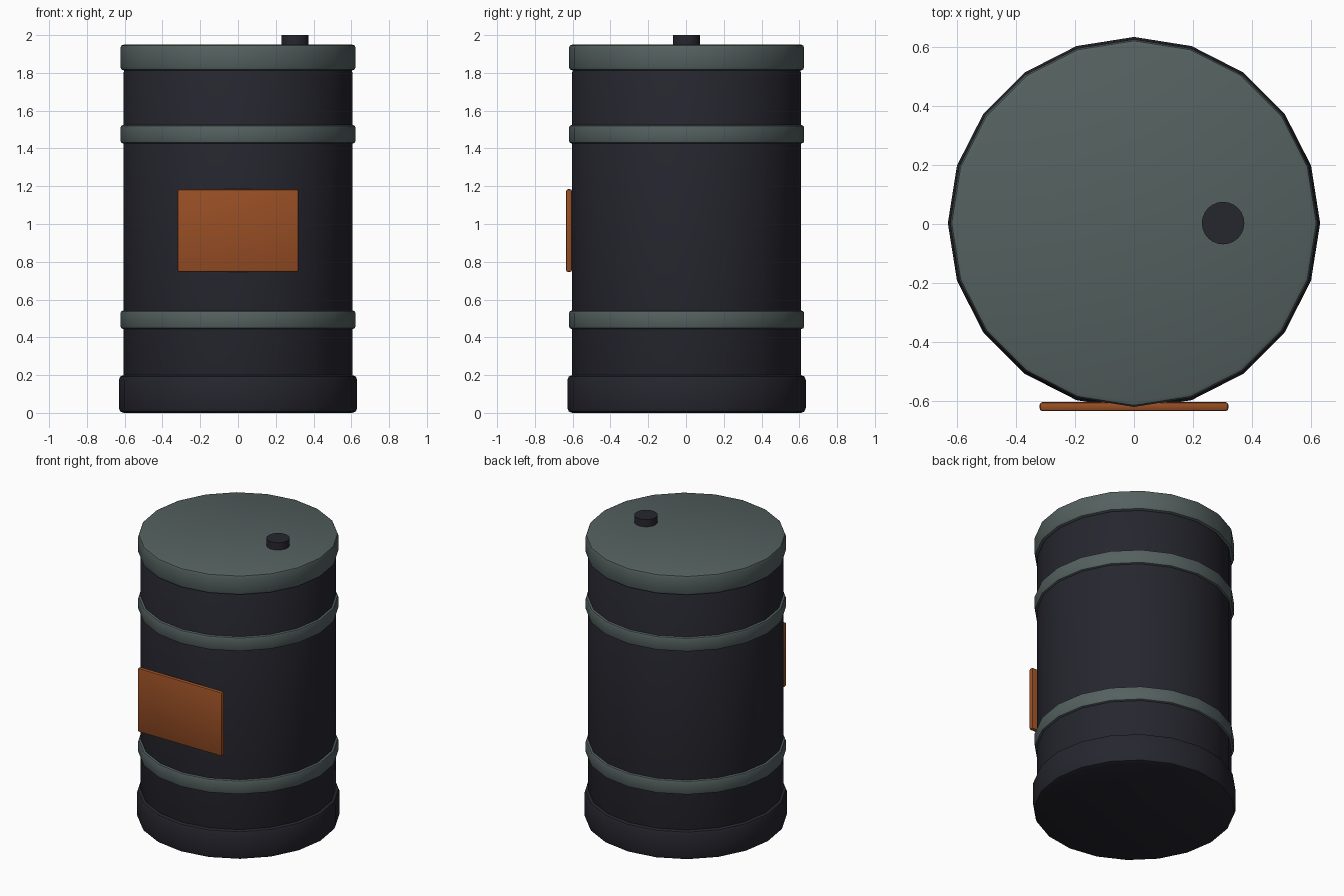
import bpy, math

if "Cube" in bpy.data.objects:
    bpy.data.objects.remove(bpy.data.objects["Cube"])

CY = 0.003   # the drum axis sits slightly behind centre because of the label plate


def material(name, colour):
    m = bpy.data.materials.new(name)
    m.diffuse_color = (*colour, 1)
    m.use_nodes = True
    m.node_tree.nodes["Principled BSDF"].inputs["Base Color"].default_value = m.diffuse_color
    return m


navy = material("dark navy", (0.019, 0.019, 0.028))
grey = material("grey green", (0.088, 0.118, 0.115))
orange = material("burnt orange", (0.31, 0.076, 0.018))


def finish(obj, name, mat, bevel, segments=2):
    obj.name = name
    obj.data.materials.append(mat)
    bpy.ops.object.transform_apply(location=False, rotation=True, scale=True)
    if bevel:
        b = obj.modifiers.new("bevel", 'BEVEL')
        b.width, b.segments = bevel, segments
        b.limit_method, b.angle_limit = 'ANGLE', math.radians(40)
        bpy.ops.object.modifier_apply(modifier="bevel")
    bpy.ops.object.shade_smooth_by_angle(angle=math.radians(35))
    return obj


def drum(name, r, z0, z1, mat, bevel=0.0, x=0.0, sides=20):
    bpy.ops.mesh.primitive_cylinder_add(vertices=sides, radius=r, depth=z1 - z0,
                                        location=(x, CY, (z0 + z1) / 2))
    return finish(bpy.context.object, name, mat, bevel)


# barrel body, base and lid
drum("body", 0.607, 0.03, 1.83, navy, 0.03)
drum("base", 0.631, 0.0, 0.20, navy, 0.025)
drum("lid", 0.623, 1.813, 1.95, grey, 0.018)

# two hoops
for label, z in (("lower", 0.493), ("upper", 1.475)):
    drum(label + "_hoop", 0.623, z - 0.049, z + 0.049, grey, 0.015)

# filler cap
drum("filler_cap", 0.072, 1.93, 2.0, navy, x=0.302, sides=24)

# front label plate
bpy.ops.mesh.primitive_cube_add(size=1, location=(0, -0.619, 0.965))
plate = bpy.context.object
plate.scale = (0.64, 0.031, 0.438)
finish(plate, "label_plate", orange, 0.01)
